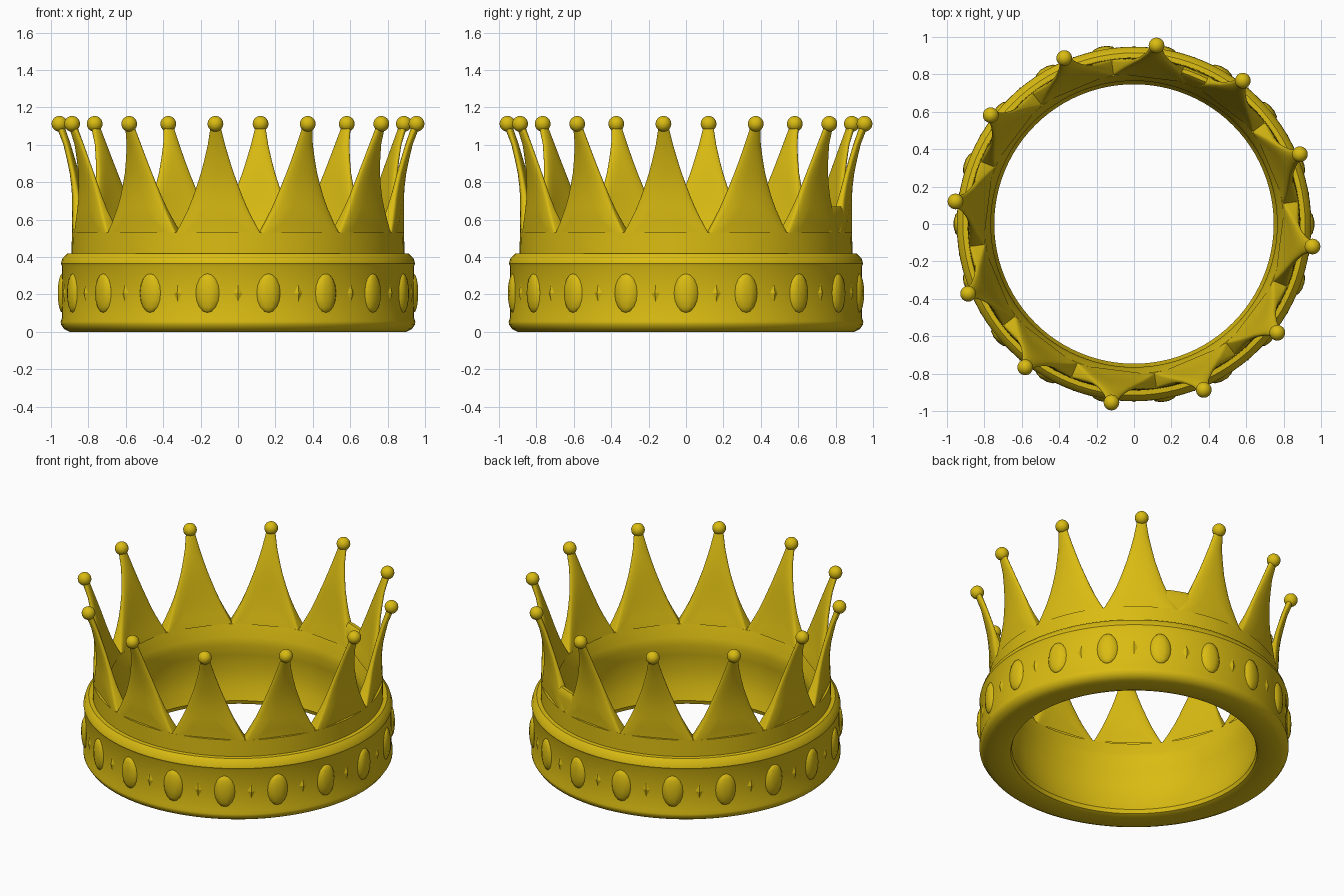
import bpy, bmesh, math
from mathutils import Matrix, Vector

cube = bpy.data.objects.get("Cube")
if cube:
    bpy.data.objects.remove(cube, do_unlink=True)

gold = bpy.data.materials.new("gold")
gold.use_nodes = True
gold.diffuse_color = (0.70, 0.50, 0.006, 1)
gold.node_tree.nodes["Principled BSDF"].inputs["Base Color"].default_value = gold.diffuse_color


def polar(r, a, z):
    return Vector((r * math.cos(a), r * math.sin(a), z))


def finish(bm, name, angle=40):
    bmesh.ops.recalc_face_normals(bm, faces=bm.faces)
    mesh = bpy.data.meshes.new(name)
    bm.to_mesh(mesh)
    bm.free()
    mesh.materials.append(gold)
    ob = bpy.data.objects.new(name, mesh)
    bpy.context.collection.objects.link(ob)
    bpy.ops.object.select_all(action='DESELECT')
    ob.select_set(True)
    bpy.context.view_layer.objects.active = ob
    bpy.ops.object.shade_smooth_by_angle(angle=math.radians(angle))


def bridge(bm, a, b):
    for i in range(len(a)):
        j = (i + 1) % len(a)
        bm.faces.new((a[i], a[j], b[j], b[i]))


def loft(bm, middle, sections, n=32):
    """Stack rounded sections: height, half angle, inner and outer radius, squareness."""
    rings = []
    for z, half, r_in, r_out, power in sections:
        ring = []
        for i in range(n):
            t = math.tau * (i + 0.5) / n
            c, s = math.cos(t), math.sin(t)
            u = math.copysign(abs(c) ** (2 / power), c)
            v = math.copysign(abs(s) ** (2 / power), s)
            r = (r_in + r_out) / 2 + v * (r_out - r_in) / 2
            ring.append(bm.verts.new(polar(r, middle + u * math.radians(half), z)))
        rings.append(ring)
    for a, b in zip(rings, rings[1:]):
        bridge(bm, a, b)
    bm.faces.new(rings[-1])


# Base band: a closed profile turned around z, with rims and a coved inside
profile = [(0.78, 0), (0.90, 0), (0.93, 0.015), (0.947, 0.04), (0.948, 0.055), (0.941, 0.075),
           (0.941, 0.35), (0.947, 0.365), (0.938, 0.395), (0.915, 0.418), (0.89, 0.42),
           (0.888, 0.53), (0.80, 0.53), (0.775, 0.45), (0.765, 0.40), (0.78, 0.33),
           (0.787, 0.22), (0.775, 0.12), (0.747, 0.035), (0.755, 0.01)]
bm = bmesh.new()
rings = [[bm.verts.new(polar(r, math.tau * k / 96, z)) for r, z in profile] for k in range(96)]
for k in range(96):
    bridge(bm, rings[k], rings[(k + 1) % 96])
finish(bm, "base_band", 35)

# Twelve flared spikes, each topped with a ball
spike = [(0.53, 15, 0.80, 0.888, 14), (0.59, 12.9, 0.812, 0.888, 7), (0.66, 10.6, 0.827, 0.888, 4.5),
         (0.72, 8.9, 0.838, 0.889, 3.5), (0.78, 7.4, 0.85, 0.894, 3), (0.85, 5.7, 0.863, 0.904, 2.6),
         (0.92, 4.3, 0.880, 0.920, 2.3), (1.0, 2.9, 0.902, 0.94, 2), (1.09, 1.7, 0.932, 0.975, 2)]
spikes, balls = bmesh.new(), bmesh.new()
for k in range(12):
    a = math.radians(-7.2 + 30 * k)
    loft(spikes, a, spike)
    bmesh.ops.create_uvsphere(balls, u_segments=24, v_segments=16, radius=0.042,
                              matrix=Matrix.Translation(polar(0.962, a, 1.112)))
finish(spikes, "spikes", 50)
finish(balls, "spike_balls")

# One shallow valley filled by a low web
bm = bmesh.new()
loft(bm, math.radians(67.8), [(0.52, 8, 0.80, 0.886, 8), (0.62, 7, 0.825, 0.885, 6),
                              (0.655, 6.5, 0.835, 0.88, 4), (0.67, 6, 0.848, 0.87, 3)])
finish(bm, "valley_web")

# Oval gems around the band, with slim diamonds between them
gems, diamonds = bmesh.new(), bmesh.new()
for k in range(18):
    for bm, shift, segments, rows, size in (
            (gems, 0, 10, 8, (0.026, 0.064, 0.105)),
            (diamonds, 10, 4, 2, (0.012, 0.026, 0.055))):
        a = math.radians(20 * k + shift)
        place = (Matrix.Translation(polar(0.939, a, 0.207)) @ Matrix.Rotation(a, 4, 'Z')
                 @ Matrix.Diagonal((*size, 1)))
        bmesh.ops.create_uvsphere(bm, u_segments=segments, v_segments=rows, radius=1, matrix=place)
finish(gems, "oval_gems", 40)
finish(diamonds, "small_diamonds", 20)
